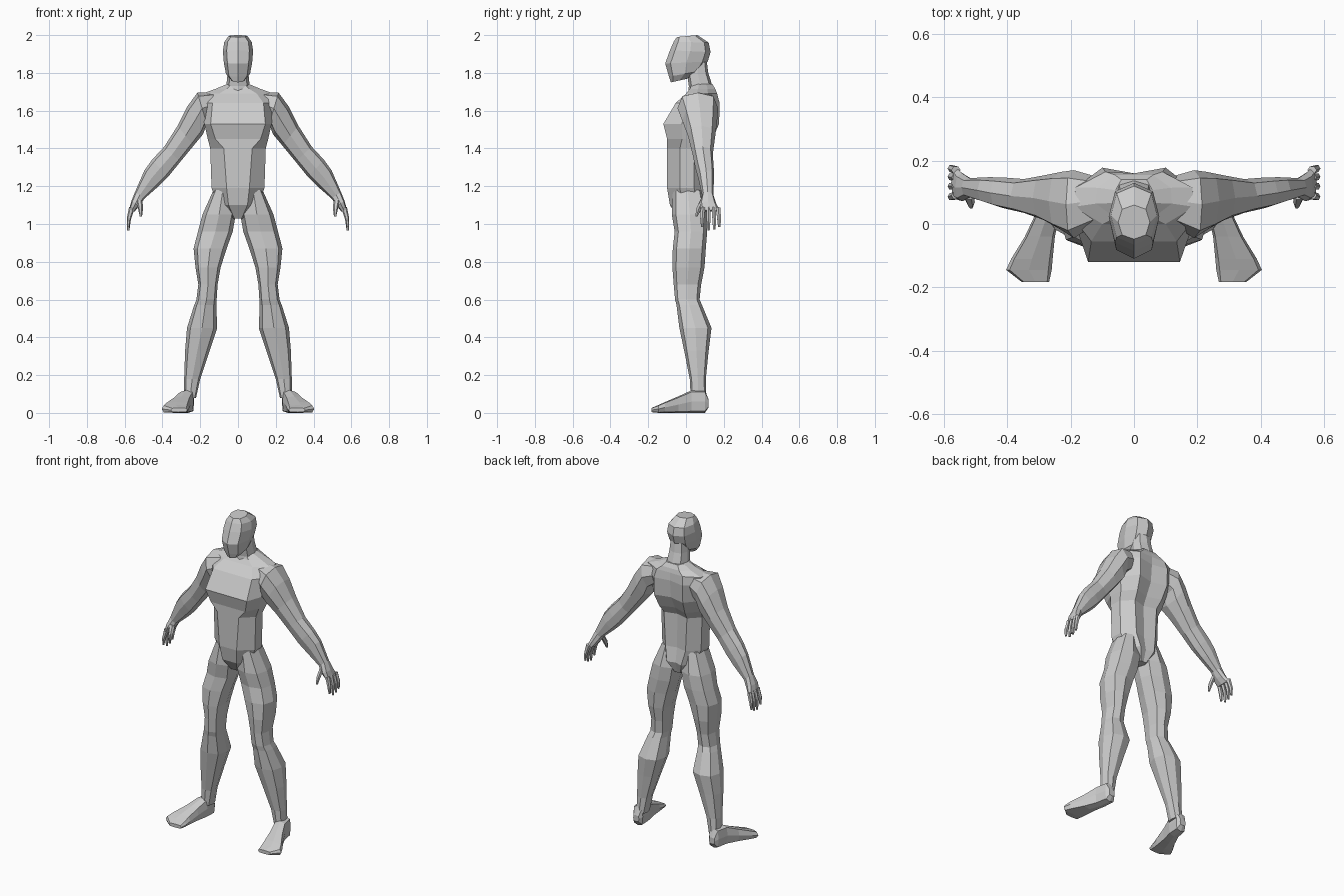
import bpy, bmesh
from math import cos, sin, pi
from mathutils import Vector as V


def loft(name, rings, mirror=False):
    """Skin a list of equal-length point rings, capping both ends."""
    bm = bmesh.new()
    vs = [[bm.verts.new(p) for p in r] for r in rings]
    n = len(vs[0])
    for a, b in zip(vs, vs[1:]):
        for i in range(n):
            j = (i + 1) % n
            bm.faces.new((a[i], a[j], b[j], b[i]))
    bm.faces.new(vs[0])
    bm.faces.new(vs[-1])
    bmesh.ops.recalc_face_normals(bm, faces=bm.faces)
    me = bpy.data.meshes.new(name)
    bm.to_mesh(me)
    bm.free()
    ob = bpy.data.objects.new(name, me)
    bpy.context.collection.objects.link(ob)
    if mirror:
        ob.modifiers.new("mirror", 'MIRROR')
    return ob


def ring(p, u, v, n=8, k=0.77):
    """Faceted oval around p with half-axes u and v (k squares off the corners)."""
    out = []
    for i in range(n):
        a = 2 * pi * i / n
        s = k / 0.7071 if n == 8 and i % 2 else 1
        out.append(p + u * cos(a) * s + v * sin(a) * s)
    return out


def flat_ring(z, xi, xo, yf, yb, k=0.77):
    return ring(V(((xi + xo) / 2, (yf + yb) / 2, z)),
                V(((xo - xi) / 2, 0, 0)), V((0, (yb - yf) / 2, 0)), k=k)


def arm_ring(xu, zu, xl, zl, yf, yb, n=8):
    y = (yf + yb) / 2
    a, b = V((xu, y, zu)), V((xl, y, zl))
    return ring((a + b) / 2, (a - b) / 2, V((0, (yb - yf) / 2, 0)), n)


def torso_ring(z, f, w, yf, yb, b, ys):
    d = yb - yf
    half = [(f, yf), (w, yf + d * .33), (w * .97, yf + d * .7), (b, yb)]
    pts = [(0, yf)] + half + [(0, ys)] + [(-x, y) for x, y in reversed(half)]
    return [V((x, y, z)) for x, y in pts]


# Torso: height, front half width, half width, front y, back y, back half width, spine y
loft("torso", [torso_ring(*r) for r in (
    (1.03, .02, .035, -.04, .085, .02, .085),
    (1.10, .05, .105, -.085, .12, .05, .105),
    (1.19, .06, .14, -.10, .105, .07, .09),
    (1.40, .075, .147, -.10, .105, .08, .085),
    (1.45, .12, .16, -.10, .14, .09, .11),
    (1.53, .145, .178, -.12, .175, .10, .15),
    (1.64, .135, .195, -.055, .178, .10, .16),
    (1.69, .10, .19, .00, .165, .09, .16),
    (1.715, .06, .12, .02, .155, .06, .155),
    (1.74, .035, .06, .03, .14, .04, .14))])

# Neck
loft("neck", [flat_ring(z, -w, w, f, b) for z, w, f, b in (
    (1.68, .08, .01, .16), (1.73, .062, .015, .14),
    (1.80, .055, .005, .118), (1.86, .05, .01, .11))])

# Head: front z and y, back z and y, half width
loft("head", [ring(V((0, (yf + yb) / 2, (zf + zb) / 2)), V((w, 0, 0)),
                   V((0, (yb - yf) / 2, (zb - zf) / 2)), k=.75)
              for zf, yf, zb, yb, w in (
    (1.75, -.08, 1.77, .01, .035),
    (1.78, -.09, 1.81, .075, .064),
    (1.85, -.11, 1.86, .115, .075),
    (1.92, -.085, 1.91, .13, .08),
    (1.965, -.065, 1.96, .12, .073),
    (1.99, -.048, 2.0, .06, .05))])

# Legs: height, inner x, outer x, front y, back y
loft("legs", [flat_ring(*r) for r in (
    (1.18, .03, .13, -.07, .09),
    (1.05, .012, .188, -.075, .115),
    (.96, .028, .212, -.06, .112),
    (.87, .06, .235, -.07, .105),
    (.77, .092, .225, -.072, .098),
    (.68, .108, .21, -.065, .08),
    (.60, .113, .22, -.058, .072),
    (.57, .115, .232, -.05, .085),
    (.45, .11, .27, -.035, .135),
    (.33, .15, .28, -.01, .12),
    (.18, .20, .285, .02, .105),
    (.08, .222, .285, .025, .108))], True)

# Feet: y, inner x, outer x, bottom z, top z
loft("feet", [ring(V(((a + b) / 2, y, (c + d) / 2)), V(((b - a) / 2, 0, 0)),
                   V((0, 0, (d - c) / 2)), k=.85) for y, a, b, c, d in (
    (.12, .245, .285, .03, .07),
    (.10, .232, .298, 0, .12),
    (.03, .235, .312, 0, .12),
    (-.04, .25, .345, 0, .088),
    (-.11, .257, .388, 0, .058),
    (-.145, .26, .404, 0, .042),
    (-.183, .268, .355, .004, .026))], True)

# Arms and palms: upper x z, lower x z, front y, back y
loft("arms", [arm_ring(*r) for r in (
    (.12, 1.70, .12, 1.57, .0, .15),
    (.215, 1.695, .165, 1.53, -.045, .17),
    (.27, 1.62, .185, 1.475, -.02, .165),
    (.32, 1.52, .235, 1.415, .01, .155),
    (.39, 1.41, .305, 1.33, .035, .142),
    (.455, 1.34, .37, 1.25, .05, .147),
    (.495, 1.285, .42, 1.20, .065, .148),
    (.545, 1.17, .495, 1.135, .085, .145),
    (.565, 1.12, .52, 1.10, .072, .16),
    (.577, 1.075, .548, 1.065, .078, .178))], True)

# Fingers
for i, (y, tip) in enumerate(((.09, .985), (.12, .965), (.147, .97), (.17, .985))):
    t = y + (y - .125) * .12
    loft(f"finger_{i + 1}", [
        arm_ring(.577, 1.09, .548, 1.08, y - .013, y + .013, 6),
        arm_ring(.589, 1.03, .567, 1.025, t - .012, t + .012, 6),
        arm_ring(.587, tip, .575, tip, t - .007, t + .007, 6)], True)

# Thumbs
loft("thumbs", [arm_ring(*r, 6) for r in (
    (.54, 1.135, .505, 1.12, .075, .11),
    (.53, 1.085, .503, 1.08, .053, .085),
    (.52, 1.04, .508, 1.04, .048, .062))], True)
